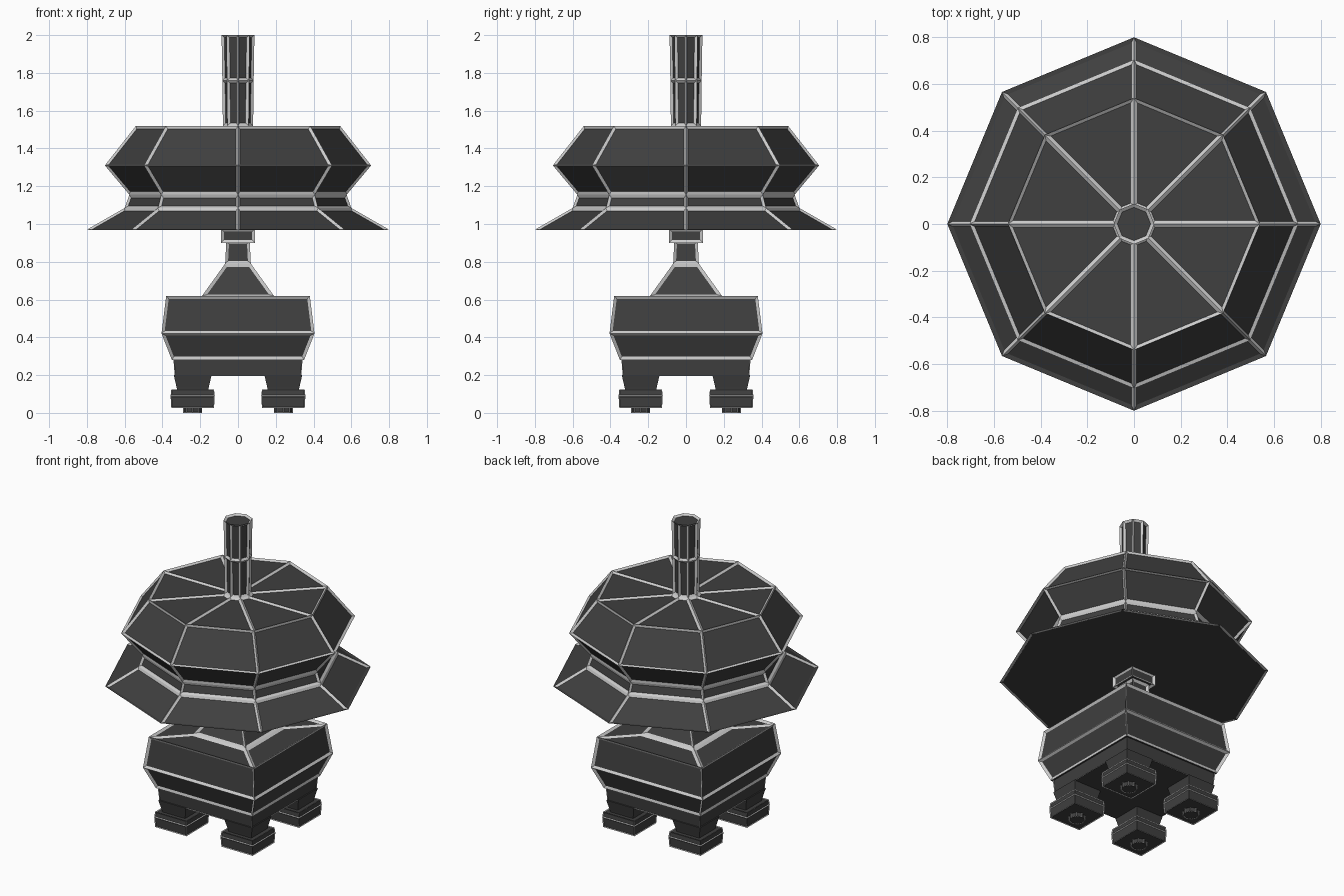
import bpy, bmesh, math

if "Cube" in bpy.data.objects:
    bpy.data.objects.remove(bpy.data.objects["Cube"])


def material(name, v):
    m = bpy.data.materials.new(name)
    m.diffuse_color = (v, v, v, 1)
    m.use_nodes = True
    m.node_tree.nodes["Principled BSDF"].inputs["Base Color"].default_value = m.diffuse_color
    return m


DARK = material("dark_panel", 0.05)
LIGHT = material("light_trim", 0.6)


def turned(name, profile, sides, center=(0, 0), trim=0.0, depth=0.0,
           trim_top=False, trim_bottom=False):
    """Faceted part from a (radius, z) profile; 4-sided parts use half-widths."""
    phase = math.pi / 4 if sides == 4 else 0
    k = math.sqrt(2) if sides == 4 else 1
    bm = bmesh.new()
    rings = []
    for r, z in profile:
        rings.append([bm.verts.new((center[0] + r * k * math.cos(phase + i * math.tau / sides),
                                    center[1] + r * k * math.sin(phase + i * math.tau / sides), z))
                      for i in range(sides)])
    panels = []
    for a, b in zip(rings, rings[1:]):
        for i in range(sides):
            j = (i + 1) % sides
            panels.append(bm.faces.new((a[i], a[j], b[j], b[i])))
    bottom = bm.faces.new(rings[0][::-1])
    top = bm.faces.new(rings[-1])
    if trim_top:
        panels.append(top)
    if trim_bottom:
        panels.append(bottom)
    bm.normal_update()
    # Sunken panels leave a sloped light rim along every edge
    if trim:
        rim = bmesh.ops.inset_individual(bm, faces=panels, thickness=trim, depth=-depth,
                                         use_even_offset=True)["faces"]
        for f in rim:
            f.material_index = 1
    mesh = bpy.data.meshes.new(name)
    bm.to_mesh(mesh)
    bm.free()
    mesh.materials.append(DARK)
    mesh.materials.append(LIGHT)
    obj = bpy.data.objects.new(name, mesh)
    bpy.context.collection.objects.link(obj)
    return obj


# Eight-sided roof with chimney
turned("roof_and_chimney",
       [(0.80, 0.97), (0.60, 1.085), (0.575, 1.155), (0.705, 1.31), (0.54, 1.52),
        (0.08, 1.52), (0.083, 1.76), (0.087, 2.0)],
       8, trim=0.014, depth=0.01, trim_top=True)

# Square body rising into a neck
turned("body_and_neck",
       [(0.35, 0.28), (0.405, 0.42), (0.38, 0.62), (0.19, 0.62), (0.068, 0.79), (0.062, 0.91)],
       4, trim=0.015, depth=0.01)

# Collar under the roof
turned("neck_collar", [(0.09, 0.90), (0.09, 0.975)], 4,
       trim=0.015, depth=0.01, trim_bottom=True)

# Plinth under the body
turned("plinth", [(0.335, 0.195), (0.342, 0.285)], 4, trim=0.004, depth=0.003)

# Four legs with block feet and round pegs
for sx in (-1, 1):
    for sy in (-1, 1):
        c = (sx * 0.24, sy * 0.24)
        turned("leg", [(0.08, 0.11), (0.085, 0.135), (0.1, 0.2)], 4, c)
        turned("foot", [(0.113, 0.025), (0.117, 0.09), (0.113, 0.125)], 4, c,
               trim=0.005, depth=0.004, trim_top=True, trim_bottom=True)
        turned("foot_peg", [(0.05, 0.0), (0.05, 0.035)], 8, c,
               trim=0.004, depth=0.003, trim_bottom=True)
